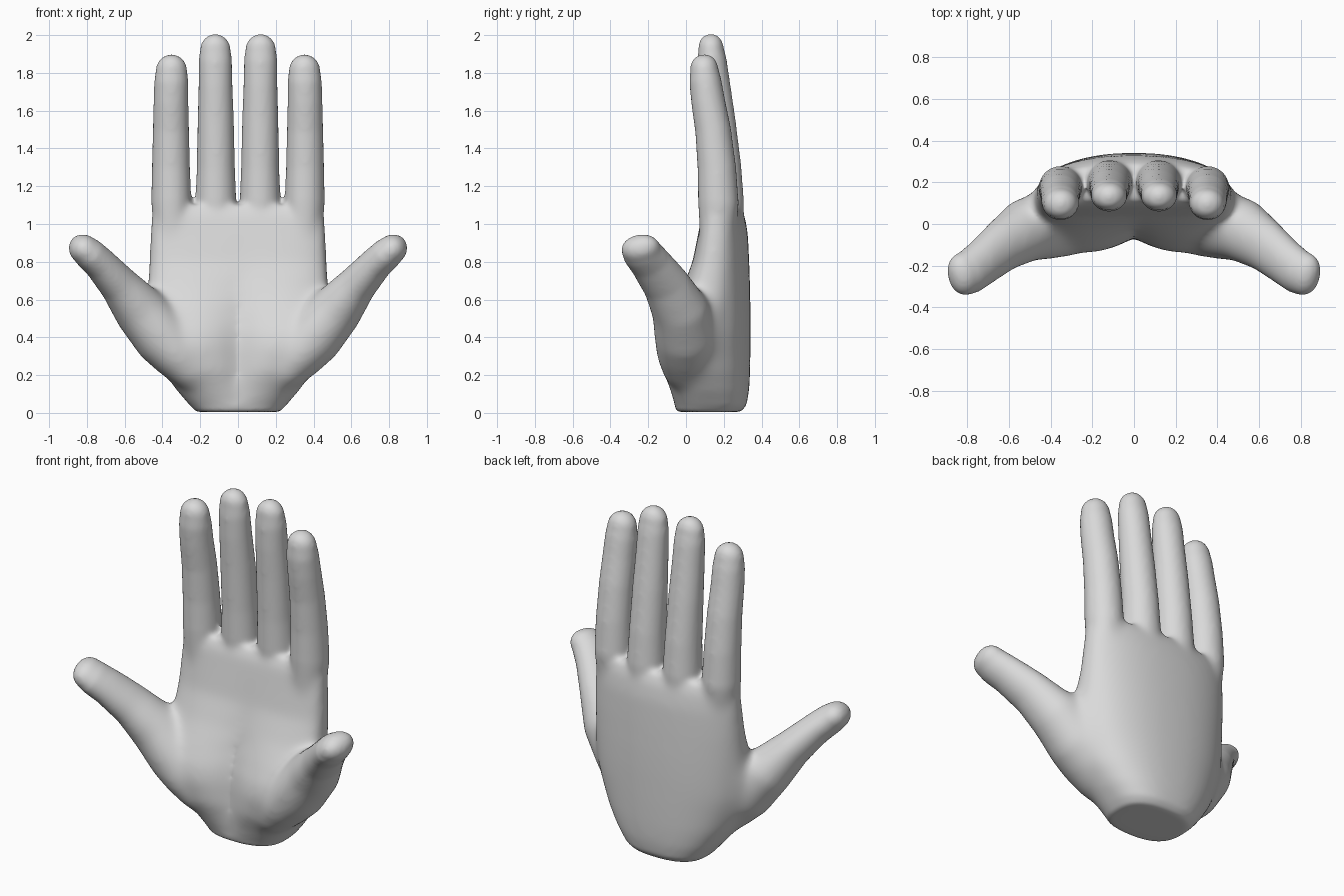
import bpy, bmesh, math
from mathutils import Vector

if "Cube" in bpy.data.objects:
    bpy.data.objects.remove(bpy.data.objects["Cube"])

N = 48
bm = bmesh.new()


def skin(rings):
    """Bridge rings of points and cap both ends."""
    vs = [[bm.verts.new(p) for p in r] for r in rings]
    for a, b in zip(vs, vs[1:]):
        for i in range(N):
            j = (i + 1) % N
            bm.faces.new((a[i], a[j], b[j], b[i]))
    bm.faces.new(vs[0][::-1])
    bm.faces.new(vs[-1])


def digit(path, side):
    """Tube with a rounded tip; path items are x, y, z, width radius, depth radius."""
    pts = [(Vector((p[0] * side, p[1], p[2])), p[3], p[4]) for p in path]
    end = (pts[-1][0] - pts[-2][0]).normalized()
    tip, rw, rd = pts[-1]
    for k in range(1, 8):
        a = math.radians(k * 12.5)
        pts.append((tip + end * rw * math.sin(a), rw * math.cos(a), rd * math.cos(a) ** 0.8))
    rings = []
    for i, (c, a, b) in enumerate(pts):
        t = (pts[min(i + 1, len(pts) - 1)][0] - pts[max(i - 1, 0)][0]).normalized()
        u = Vector((0, 1, 0)).cross(t).normalized()
        v = t.cross(u)
        rings.append([c + u * a * math.cos(q) + v * b * math.sin(q)
                      for q in (2 * math.pi * k / N for k in range(N))])
    skin(rings)


# Palm: rounded sections (z, front half width, back half width, front y, back y, bend, mound)
def palm_ring(z, hf, hb, yf, yb, bend, mound):
    ring = []
    for k in range(N):
        q = 2 * math.pi * k / N
        c, s = math.cos(q), math.sin(q)
        x = math.copysign(abs(c) ** 0.8, c)
        y = math.copysign(abs(s) ** 0.75, s)
        hw = hb + (hf - hb) * min(1, max(0, (0.35 - s) / 0.8))
        y = (yf + yb) / 2 + (yb - yf) / 2 * y - bend * x * x
        if s < 0:
            y -= mound * 4 * abs(x) * (1 - abs(x))
        ring.append((hw * x, y, z))
    return ring


skin([palm_ring(*s) for s in (
    (0.005, 0.22, 0.22, -0.05, 0.29, 0, 0), (0.04, 0.255, 0.255, -0.06, 0.32, 0, 0.0),
    (0.12, 0.33, 0.32, -0.065, 0.335, 0.01, 0.025), (0.22, 0.415, 0.385, -0.07, 0.34, 0.025, 0.06),
    (0.35, 0.53, 0.44, -0.065, 0.342, 0.04, 0.08), (0.43, 0.555, 0.46, -0.055, 0.342, 0.04, 0.075),
    (0.53, 0.55, 0.465, -0.03, 0.342, 0.04, 0.055), (0.65, 0.495, 0.467, 0.0, 0.34, 0.04, 0.025),
    (0.8, 0.475, 0.467, 0.04, 0.335, 0.04, 0.005), (0.95, 0.468, 0.465, 0.066, 0.328, 0.04, 0),
    (1.04, 0.46, 0.455, 0.083, 0.312, 0.035, 0), (1.1, 0.44, 0.44, 0.11, 0.285, 0.03, 0))])

for side in (-1, 1):
    # Outer and inner fingers
    digit([(0.345, 0.16, 0.8, 0.09, 0.085), (0.353, 0.172, 1.1, 0.106, 0.108),
           (0.355, 0.163, 1.3, 0.101, 0.102), (0.355, 0.143, 1.5, 0.096, 0.095),
           (0.355, 0.117, 1.65, 0.092, 0.09), (0.353, 0.102, 1.76, 0.09, 0.085),
           (0.352, 0.097, 1.815, 0.083, 0.075)], side)
    digit([(0.12, 0.20, 0.85, 0.10, 0.10), (0.117, 0.20, 1.1, 0.109, 0.108),
           (0.117, 0.19, 1.3, 0.101, 0.103), (0.118, 0.168, 1.55, 0.096, 0.094),
           (0.119, 0.148, 1.74, 0.09, 0.086), (0.12, 0.137, 1.87, 0.088, 0.078),
           (0.12, 0.133, 1.925, 0.081, 0.068)], side)
    # Thumb growing out of the palm mound
    digit([(0.18, 0.06, 0.12, 0.06, 0.10), (0.245, 0.025, 0.22, 0.115, 0.145),
           (0.32, 0.01, 0.31, 0.14, 0.165), (0.40, 0.0, 0.4, 0.155, 0.168),
           (0.52, -0.03, 0.545, 0.14, 0.155), (0.63, -0.105, 0.68, 0.105, 0.128),
           (0.73, -0.185, 0.79, 0.088, 0.112), (0.79, -0.23, 0.845, 0.084, 0.108),
           (0.818, -0.24, 0.868, 0.077, 0.104)], side)

mesh = bpy.data.meshes.new("hand_parts")
bmesh.ops.recalc_face_normals(bm, faces=bm.faces)
bm.to_mesh(mesh)
bm.free()
hand = bpy.data.objects.new("hand", mesh)
bpy.context.collection.objects.link(hand)

# Fuse the parts into one skin
fuse = hand.modifiers.new("fuse", 'REMESH')
fuse.mode = 'VOXEL'
fuse.voxel_size = 0.012
soft = hand.modifiers.new("soften", 'SMOOTH')
soft.factor = 0.5
soft.iterations = 12
fused = bpy.data.meshes.new_from_object(
    hand.evaluated_get(bpy.context.evaluated_depsgraph_get()))
hand.modifiers.clear()
hand.data = fused

# Blend the thumb roots into the palm, leaving fingers, tips and wrist crisp
group = hand.vertex_groups.new(name="palm_blend")
for v in fused.vertices:
    w = min((v.co.z - 0.05) / 0.1, (1.13 - v.co.z) / 0.15, (0.68 - abs(v.co.x)) / 0.12, 1)
    # keep the crease down the middle of the palm
    if v.co.y < 0.05 and 0.2 < v.co.z < 0.56:
        w = min(w, abs(v.co.x) / 0.05)
    if w > 0:
        group.add([v.index], w, 'REPLACE')
blend = hand.modifiers.new("blend", 'SMOOTH')
blend.vertex_group = "palm_blend"
blend.factor = 0.6
blend.iterations = 50

grey = bpy.data.materials.new("light grey")
grey.diffuse_color = (0.7, 0.7, 0.7, 1)
grey.use_nodes = True
grey.node_tree.nodes["Principled BSDF"].inputs["Base Color"].default_value = grey.diffuse_color
fused.materials.clear()
fused.materials.append(grey)
for p in fused.polygons:
    p.use_smooth = True
